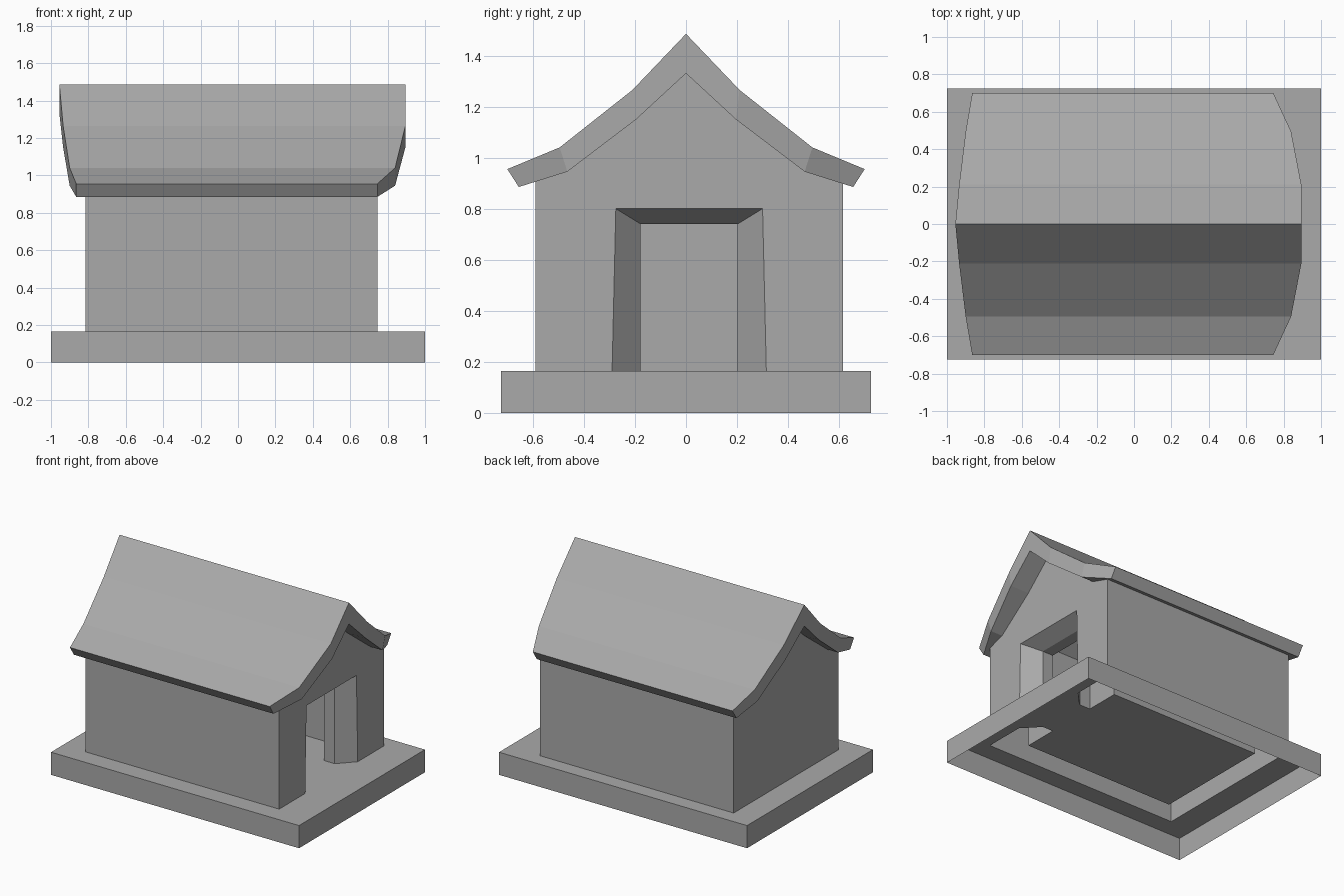
import bpy
import bmesh
from mathutils import Vector

cube = bpy.data.objects.get("Cube")
if cube:
    bpy.data.objects.remove(cube, do_unlink=True)

GREY = (0.4, 0.4, 0.4, 1)
stone = bpy.data.materials.new("plain_grey")
stone.use_nodes = True
stone.diffuse_color = GREY
stone.node_tree.nodes["Principled BSDF"].inputs["Base Color"].default_value = GREY

FLOOR = 0.165
MID = 0.0125          # the house sits slightly off the centre line


def make_object(name, bm, fix_normals=True):
    if fix_normals:
        bmesh.ops.recalc_face_normals(bm, faces=bm.faces[:])
    mesh = bpy.data.meshes.new(name)
    bm.to_mesh(mesh)
    bm.free()
    mesh.materials.append(stone)
    obj = bpy.data.objects.new(name, mesh)
    bpy.context.collection.objects.link(obj)
    return obj


def loft(bm, sections, cap=True):
    """Skin equal-length closed loops of points."""
    rings = [[bm.verts.new(p) for p in s] for s in sections]
    n = len(rings[0])
    for a, b in zip(rings, rings[1:]):
        for i in range(n):
            j = (i + 1) % n
            bm.faces.new((a[i], a[j], b[j], b[i]))
    if cap:
        bm.faces.new(rings[0])
        bm.faces.new(rings[-1])
    return rings


def mirrored(half):
    """Half profile from ridge to eave, turned into a full one."""
    return [(-p[0],) + tuple(p[1:]) for p in half[:0:-1]] + list(half)


# Roof: curved slab whose ends draw in towards the eaves
upper = mirrored([(0, 1.485), (0.21, 1.265), (0.495, 1.04), (0.70, 0.955)])
lower = mirrored([(0, 1.33), (0.195, 1.15), (0.465, 0.945), (0.655, 0.885)])
ends = mirrored([(0, -0.955, 0.895), (1, -0.935, 0.895),
                 (2, -0.90, 0.84), (3, -0.865, 0.745)])
bm = bmesh.new()
back = [(e[1], *p) for e, p in zip(ends, upper)] + [(e[1], *p) for e, p in zip(ends, lower)][::-1]
front = [(e[2], *p) for e, p in zip(ends, upper)] + [(e[2], *p) for e, p in zip(ends, lower)][::-1]
rings = loft(bm, [back, front], cap=False)
for ring in rings:
    last = len(ring) - 1
    for i in range(len(upper) - 1):
        bm.faces.new((ring[i], ring[i + 1], ring[last - i - 1], ring[last - i]))
make_object("roof", bm)

# House: gabled block reaching just into the roof
half_w = 0.6025
gable = [(MID - half_w, FLOOR), (MID - half_w, 0.93)]
gable += [(y, z + 0.03) for y, z in lower[1:-1]]
gable += [(MID + half_w, 0.93), (MID + half_w, FLOOR)]
bm = bmesh.new()
loft(bm, [[(x, y, z) for y, z in gable] for x in (-0.815, 0.745)])
walls = make_object("house_walls", bm)


def rect(x, bottom_half, top_half, top):
    return [(x, MID - bottom_half, 0), (x, MID + bottom_half, 0),
            (x, MID + top_half, top), (x, MID - top_half, top)]


# Room and splayed doorway cutters
bm = bmesh.new()
loft(bm, [rect(x, 0.44, 0.44, 1.6) for x in (-0.66, 0.55)])
room = make_object("room_cutter", bm)
bm = bmesh.new()
loft(bm, [rect(0.45, 0.19, 0.19, 0.74), rect(0.635, 0.19, 0.19, 0.74),
          rect(0.745, 0.306, 0.2875, 0.80), rect(0.9, 0.306, 0.2875, 0.80)])
door = make_object("door_cutter", bm)

bpy.context.view_layer.objects.active = walls
for cutter in (room, door):
    mod = walls.modifiers.new("cut", "BOOLEAN")
    mod.operation = "DIFFERENCE"
    mod.solver = "EXACT"
    mod.object = cutter
    bpy.ops.object.modifier_apply(modifier=mod.name)
for cutter in (room, door):
    bpy.data.objects.remove(cutter, do_unlink=True)

# Open the underside of the walls and keep its outline for the floor
bm = bmesh.new()
bm.from_mesh(walls.data)
under = [f for f in bm.faces
         if f.normal.z < -0.9 and f.calc_center_median().z < FLOOR + 0.01]
bmesh.ops.delete(bm, geom=under, context="FACES")
outline = [[v.co.copy() for v in e.verts] for e in bm.edges
           if e.is_boundary and all(v.co.z < FLOOR + 0.01 for v in e.verts)]
bm.to_mesh(walls.data)
bm.free()

# Base: hollow plinth, open below, with the floor cut around the walls
bm = bmesh.new()
corners = [(-1, -0.725), (1, -0.725), (1, 0.725), (-1, 0.725)]
top = [bm.verts.new((x, y, FLOOR)) for x, y in corners]
low = [bm.verts.new((x, y, 0)) for x, y in corners]
rim = [bm.edges.new((top[i], top[(i + 1) % 4])) for i in range(4)]
inner = []
for a, b in outline:
    inner.append(bm.edges.new((bm.verts.new(a), bm.verts.new(b))))
bmesh.ops.remove_doubles(bm, verts=bm.verts[:], dist=0.0005)
edges = [e for e in bm.edges if e.is_valid]
bmesh.ops.triangle_fill(bm, edges=edges, use_beauty=True, normal=Vector((0, 0, 1)))
for f in bm.faces:
    f.normal_update()
    if f.normal.z < 0:
        f.normal_flip()
for i in range(4):
    j = (i + 1) % 4
    bm.faces.new((low[i], low[j], top[j], top[i]))
make_object("base", bm, fix_normals=False)
